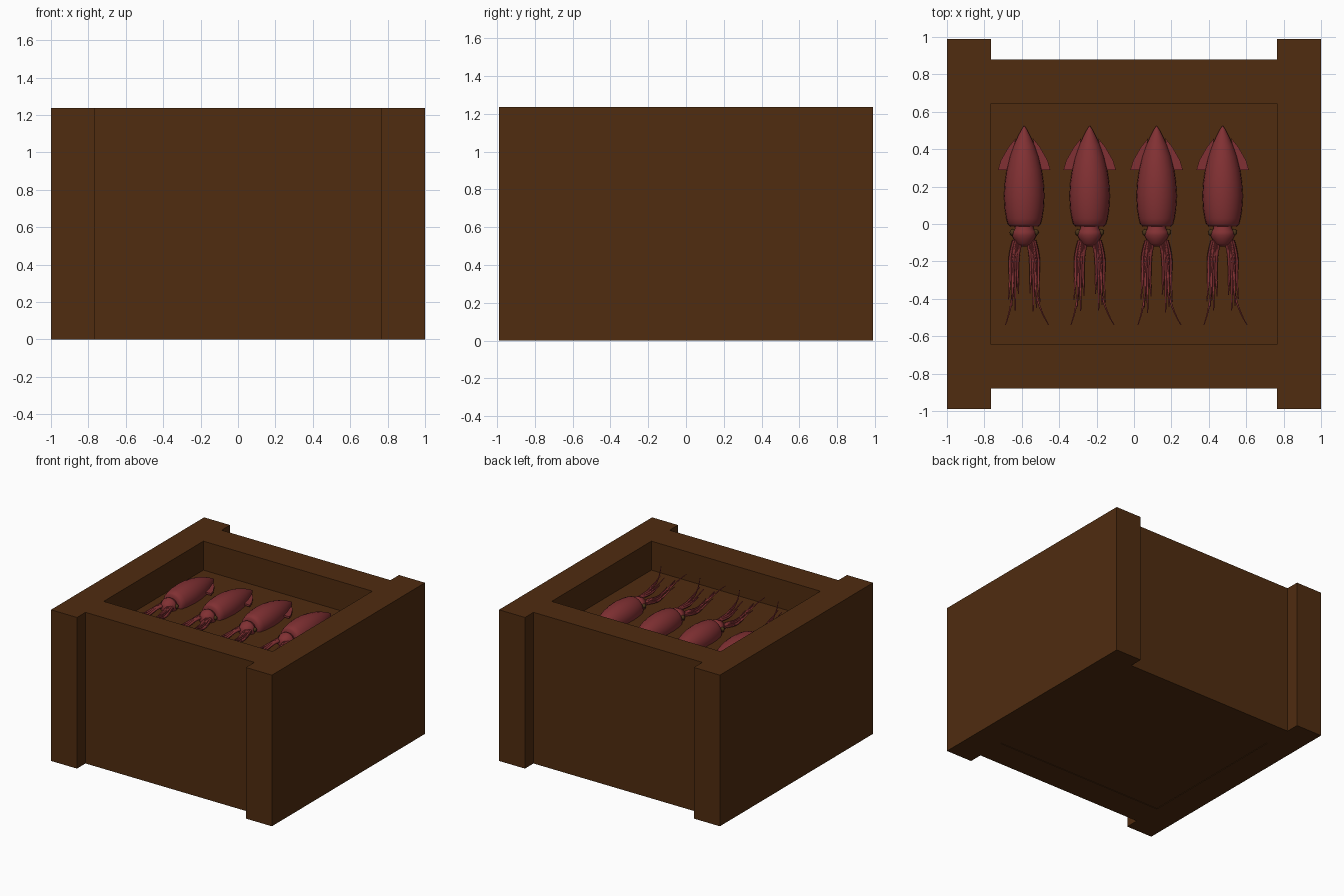
import bpy, bmesh, math, random

if "Cube" in bpy.data.objects:
    bpy.data.objects.remove(bpy.data.objects["Cube"])

random.seed(4)


def material(name, rgb):
    m = bpy.data.materials.new(name)
    m.diffuse_color = (*rgb, 1)
    m.use_nodes = True
    m.node_tree.nodes["Principled BSDF"].inputs["Base Color"].default_value = m.diffuse_color
    return m


WOOD = material("dark brown wood", (0.080, 0.025, 0.005))
FLESH = material("dull red flesh", (0.220, 0.030, 0.033))
EYE = material("olive brown eye", (0.070, 0.035, 0.010))


def finish(name, bm, mat, smooth=False):
    bmesh.ops.recalc_face_normals(bm, faces=bm.faces)
    me = bpy.data.meshes.new(name)
    bm.to_mesh(me)
    bm.free()
    me.materials.append(mat)
    ob = bpy.data.objects.new(name, me)
    bpy.context.collection.objects.link(ob)
    if smooth:
        bpy.ops.object.select_all(action='DESELECT')
        ob.select_set(True)
        bpy.context.view_layer.objects.active = ob
        bpy.ops.object.shade_smooth_by_angle(angle=math.radians(45))
    return ob


def box(name, x0, x1, y0, y1, z0, z1):
    bm = bmesh.new()
    bmesh.ops.create_cube(bm, size=1)
    for v in bm.verts:
        v.co.x = x0 + (v.co.x + 0.5) * (x1 - x0)
        v.co.y = y0 + (v.co.y + 0.5) * (y1 - y0)
        v.co.z = z0 + (v.co.z + 0.5) * (z1 - z0)
    return finish(name, bm, WOOD)


def loft(bm, rings, sides):
    """Skin round sections (x, y, z, radius) that follow one another along y."""
    prev = None
    for i, (x, y, z, r) in enumerate(rings):
        ring = [bm.verts.new((x + r * math.cos(a), y, z + r * math.sin(a)))
                for a in (2 * math.pi * k / sides for k in range(sides))]
        if prev:
            for k in range(sides):
                j = (k + 1) % sides
                bm.faces.new((prev[k], prev[j], ring[j], ring[k]))
        if i in (0, len(rings) - 1):
            bm.faces.new(ring)
        prev = ring


# Crate: two long sides, recessed end walls, raised floor
for s, side in ((-1, "left"), (1, "right")):
    box(side + "_side", *sorted((s * 0.765, s)), -0.99, 0.99, 0, 1.237)
for s, side in ((-1, "front"), (1, "back")):
    box(side + "_wall", -0.765, 0.765, *sorted((s * 0.645, s * 0.88)), 0, 1.237)
box("crate_floor", -0.765, 0.765, -0.645, 0.645, 0.004, 1.0)

# Squid parts, in offsets from each squid's centre line
Z = 1.02
MANTLE = [(0.523, 0.003), (0.505, 0.015), (0.47, 0.033), (0.42, 0.056), (0.36, 0.077),
          (0.29, 0.094), (0.22, 0.104), (0.15, 0.108), (0.08, 0.104), (0.03, 0.096),
          (0.0, 0.088), (-0.012, 0.076), (-0.014, 0.045)]
HEAD = [(0.0, 0.045), (-0.025, 0.050), (-0.04, 0.064), (-0.06, 0.066), (-0.08, 0.056),
        (-0.105, 0.044), (-0.12, 0.02)]
FIN = [(0.045, 0.46), (0.085, 0.41), (0.125, 0.34), (0.140, 0.29), (0.08, 0.29)]


def arm(bm, s, start, mid, tip, y_end, lift, radius):
    rings = []
    n = 14
    for i in range(n + 1):
        t = i / n
        x = start + (mid - start) * math.sin(min(t / 0.4, 1) * math.pi / 2)
        x += (tip - mid) * max(0, (t - 0.55) / 0.45) ** 1.7
        y = -0.085 + (y_end + 0.085) * t
        z = Z + lift * t ** 1.5 + 0.012 * math.sin(t * 6 + 40 * start)
        rings.append((s * x, y, z, radius * (1 - 0.8 * t)))
    loft(bm, rings, 8)


def squid(number, x):
    parts = []
    for name, prof in (("mantle", MANTLE), ("head", HEAD)):
        bm = bmesh.new()
        loft(bm, [(0, y, Z, r) for y, r in prof], 24)
        parts.append(finish(f"squid_{name}_{number}", bm, FLESH, True))

    # swept fins
    bm = bmesh.new()
    for s in (-1, 1):
        lo, hi = ([bm.verts.new((s * fx, fy, Z + dz)) for fx, fy in FIN] for dz in (-0.008, 0.008))
        bm.faces.new(lo)
        bm.faces.new(hi)
        for k in range(len(FIN)):
            j = (k + 1) % len(FIN)
            bm.faces.new((lo[k], lo[j], hi[j], hi[k]))
    parts.append(finish(f"squid_fins_{number}", bm, FLESH))

    # eyes
    bm = bmesh.new()
    for s in (-1, 1):
        new = bmesh.ops.create_uvsphere(bm, u_segments=12, v_segments=8, radius=0.018)
        bmesh.ops.translate(bm, verts=new["verts"], vec=(s * 0.06, -0.045, Z + 0.01))
    parts.append(finish(f"squid_eyes_{number}", bm, EYE, True))

    # arms: four short and one long tentacle per side
    bm = bmesh.new()
    for s in (-1, 1):
        for k in range(4):
            a = 0.020 + 0.010 * k
            arm(bm, s, a, 0.036 + 0.013 * k, 0.030 + 0.018 * k,
                -0.37 - 0.03 * ((k * 3) % 4) - random.uniform(0, 0.02),
                0.02 + 0.02 * (k % 3), 0.014)
        arm(bm, s, 0.035, 0.06, 0.10 if s < 0 else 0.13, -0.54, 0.08, 0.013)
    parts.append(finish(f"squid_arms_{number}", bm, FLESH, True))

    for p in parts:
        p.location.x = x


for i, x in enumerate((-0.587, -0.237, 0.121, 0.474)):
    squid(i + 1, x)
